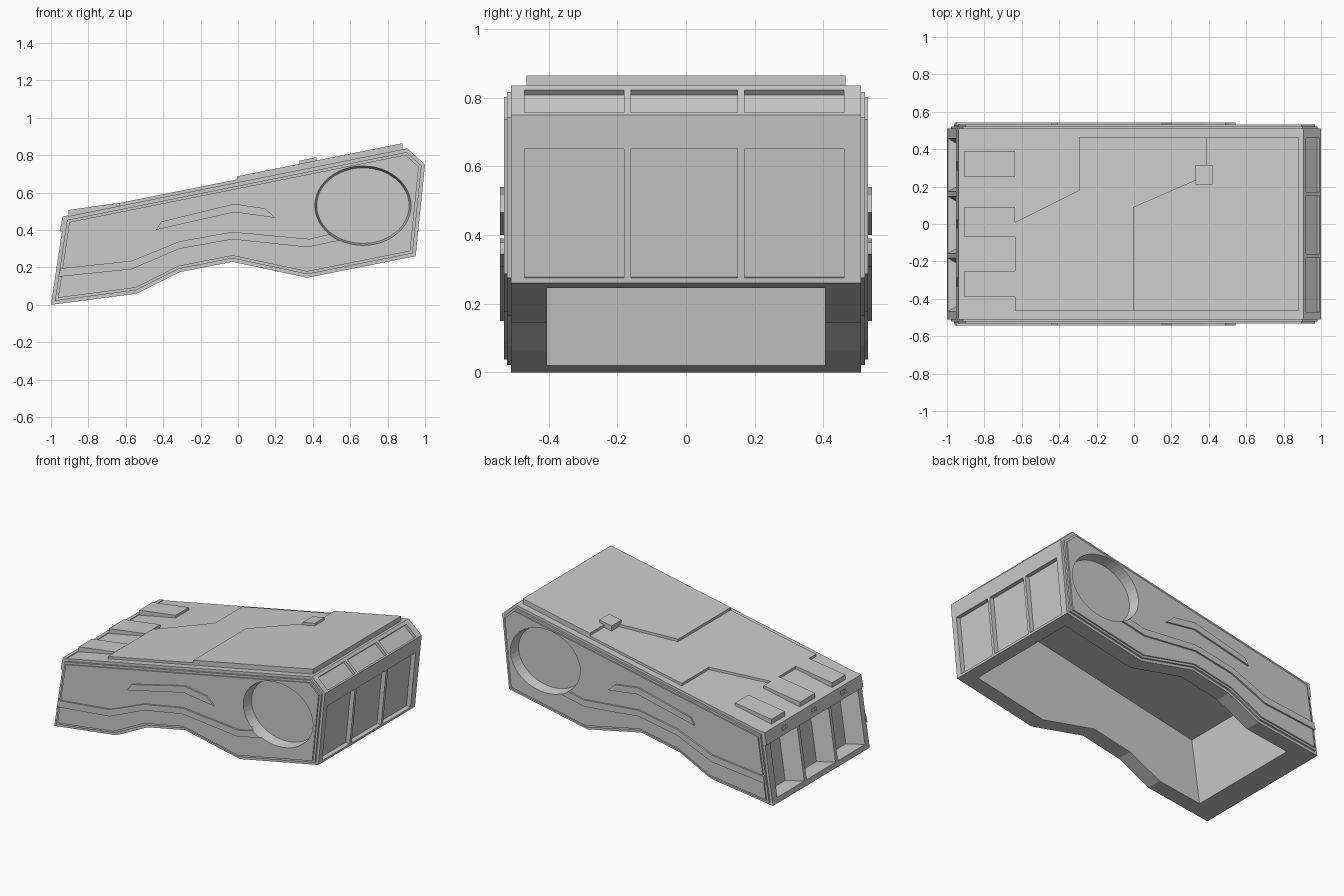
import bpy, bmesh, math
from mathutils import Vector

if "Cube" in bpy.data.objects:
    bpy.data.objects.remove(bpy.data.objects["Cube"])


def mesh_object(name, bm):
    bmesh.ops.recalc_face_normals(bm, faces=bm.faces)
    me = bpy.data.meshes.new(name)
    bm.to_mesh(me)
    bm.free()
    ob = bpy.data.objects.new(name, me)
    bpy.context.collection.objects.link(ob)
    return ob


def loft(name, ring_a, ring_b):
    """Closed solid between two rings with the same number of points."""
    bm = bmesh.new()
    a = [bm.verts.new(p) for p in ring_a]
    b = [bm.verts.new(p) for p in ring_b]
    n = len(a)
    bm.faces.new(a)
    bm.faces.new(b[::-1])
    for i in range(n):
        bm.faces.new((a[i], b[i], b[(i + 1) % n], a[(i + 1) % n]))
    return mesh_object(name, bm)


def prism(name, pts, y0, y1):
    return loft(name, [(x, y0, z) for x, z in pts], [(x, y1, z) for x, z in pts])


def top_plate(name, pts, low, high):
    """Plate lying on the sloping roof, low and high measured from the roof."""
    roof = lambda x: 0.655 + 0.2 * x
    return loft(name, [(x, y, roof(x) + low) for x, y in pts],
                [(x, y, roof(x) + high) for x, y in pts])


def inset(pts, d):
    """Mitred inward offset of a counter-clockwise outline."""
    out = []
    for i, p in enumerate(pts):
        p = Vector(p)
        e1 = (p - Vector(pts[i - 1])).normalized()
        e2 = (Vector(pts[(i + 1) % len(pts)]) - p).normalized()
        n1, n2 = Vector((-e1.y, e1.x)), Vector((-e2.y, e2.x))
        m = (n1 + n2) / (1 + n1.dot(n2))
        out.append(tuple(p + m * d))
    return out


def recess(p0, p1, y0, y1, depth, ty=0.0, tz=0.0):
    """Tapered cutter on a wall running p0 -> p1 in counter-clockwise order."""
    p0, p1 = Vector(p0), Vector(p1)
    u = (p1 - p0).normalized()
    n = Vector((u.y, -u.x))

    def ring(off, sy, su):
        a, b = p0 + n * off + u * su, p1 + n * off - u * su
        return [(a.x, y0 + sy, a.y), (a.x, y1 - sy, a.y),
                (b.x, y1 - sy, b.y), (b.x, y0 + sy, b.y)]
    return loft("recess_cutter", ring(0.005, 0, 0), ring(-depth, ty, tz))


def cut(ob, cutters):
    for c in cutters:
        m = ob.modifiers.new("cut", 'BOOLEAN')
        m.operation, m.solver, m.object = 'DIFFERENCE', 'EXACT', c
    dg = bpy.context.evaluated_depsgraph_get()
    me = bpy.data.meshes.new_from_object(ob.evaluated_get(dg))
    ob.modifiers.clear()
    ob.data = me


def on_line(a, b, z):
    t = (z - a[1]) / (b[1] - a[1])
    return (a[0] + (b[0] - a[0]) * t, z)


# Side profile of the housing
outline = [(-1, 0), (-0.54, 0.06), (-0.31, 0.175), (-0.03, 0.23), (0.37, 0.145),
           (0.95, 0.26), (1.0, 0.75), (0.905, 0.836), (-0.93, 0.469)]
body = prism("housing", outline, -0.51, 0.51)

# Underside cavity
cavity = prism("cavity_cutter", [(-0.868, -0.1), (0.84, -0.1), (0.92, 0.66),
                                 (0.85, 0.76), (-0.79, 0.435)], -0.405, 0.405)

# Oval side recesses
ovals = []
for s in (-1, 1):
    rings = []
    for y, k in ((0.46, 0.0), (0.60, 0.02)):
        rings.append([(0.668 + (0.247 + k) * math.cos(t * math.tau / 48), s * y,
                       0.53 + (0.202 + k) * math.sin(t * math.tau / 48)) for t in range(48)])
    ovals.append(loft("oval_cutter", *rings))

# Window recesses on both ends
ends = []
rear_a, rear_b = (0.95, 0.26), (1.0, 0.75)
bev_a, bev_b = (1.0, 0.75), (0.905, 0.836)
nose_a, nose_b = (-0.93, 0.469), (-1, 0)
for y0, y1 in ((-0.47, -0.18), (-0.16, 0.15), (0.17, 0.46)):
    ends.append(recess(on_line(rear_a, rear_b, 0.275), on_line(rear_a, rear_b, 0.65),
                       y0, y1, 0.03))
    ends.append(recess(on_line(bev_a, bev_b, 0.757), on_line(bev_a, bev_b, 0.822),
                       y0, y1, 0.02))
    ends.append(recess(on_line(nose_a, nose_b, 0.385), on_line(nose_a, nose_b, 0.035),
                       y0, y1, 0.1, 0.06, 0.015))
cut(body, [cavity] + ovals + ends)

# Side panels and trim strips
upper_strip = [(-0.44, 0.40), (-0.02, 0.495), (0.2, 0.465), (0.145, 0.515),
               (-0.02, 0.54), (-0.41, 0.445)]
lower_strip = [(-0.96, 0.15), (-0.57, 0.19), (-0.31, 0.30), (-0.03, 0.35), (0.37, 0.308),
               (0.55, 0.345), (0.52, 0.385), (0.38, 0.352), (-0.03, 0.39), (-0.31, 0.34),
               (-0.57, 0.235), (-0.95, 0.195)]
for s, oval, side in zip((-1, 1), ovals, ("front", "back")):
    base = prism(side + "_panel_base", inset(outline, 0.018), s * 0.505, s * 0.522)
    face = prism(side + "_panel_face", inset(outline, 0.032), s * 0.515, s * 0.531)
    low = prism(side + "_lower_strip", lower_strip, s * 0.525, s * 0.542)
    prism(side + "_upper_strip", upper_strip, s * 0.525, s * 0.542)
    for ob in (base, face, low):
        cut(ob, [oval])

# Layered roof plates
top_plate("roof_plate_lower", [(-0.635, -0.465), (0.88, -0.465), (0.88, 0.465), (-0.295, 0.465),
                               (-0.295, 0.18), (-0.635, 0.01)], -0.01, 0.016)
top_plate("roof_plate_upper", [(-0.005, -0.465), (0.88, -0.465), (0.88, 0.465), (0.385, 0.465),
                               (0.385, 0.26), (-0.005, 0.09)], 0.005, 0.033)
top_plate("roof_block", [(0.33, 0.21), (0.42, 0.21), (0.42, 0.315), (0.33, 0.315)], -0.005, 0.05)
for i, (y0, y1) in enumerate(((0.25, 0.39), (-0.07, 0.09), (-0.39, -0.25))):
    pts = [(-0.905, -0.1), (-0.635, -0.1), (-0.635, 0), (-0.905, 0)]
    z = [0.465, 0.515, 0.545, 0.507]
    prism("roof_finger_%d" % i, [(p[0], h) for p, h in zip(pts, z)], y0, y1)

# Overhanging nose lip with small slots
lip = prism("nose_lip", [(-0.93, 0.39), (-0.945, 0.392), (-0.93, 0.472), (-0.9, 0.478),
                         (-0.9, 0.39)], -0.51, 0.51)
# Lip edge stands slightly proud of the nose face
lip.location.x = -0.008
slots = [recess((-0.945, 0.445), (-0.949, 0.42), y - 0.025, y + 0.025, 0.015)
         for y in (-0.31, 0.0, 0.31)]
cut(lip, slots)

# Remove the helper cutters
for c in [cavity] + ovals + ends + slots:
    bpy.data.objects.remove(c, do_unlink=True)
